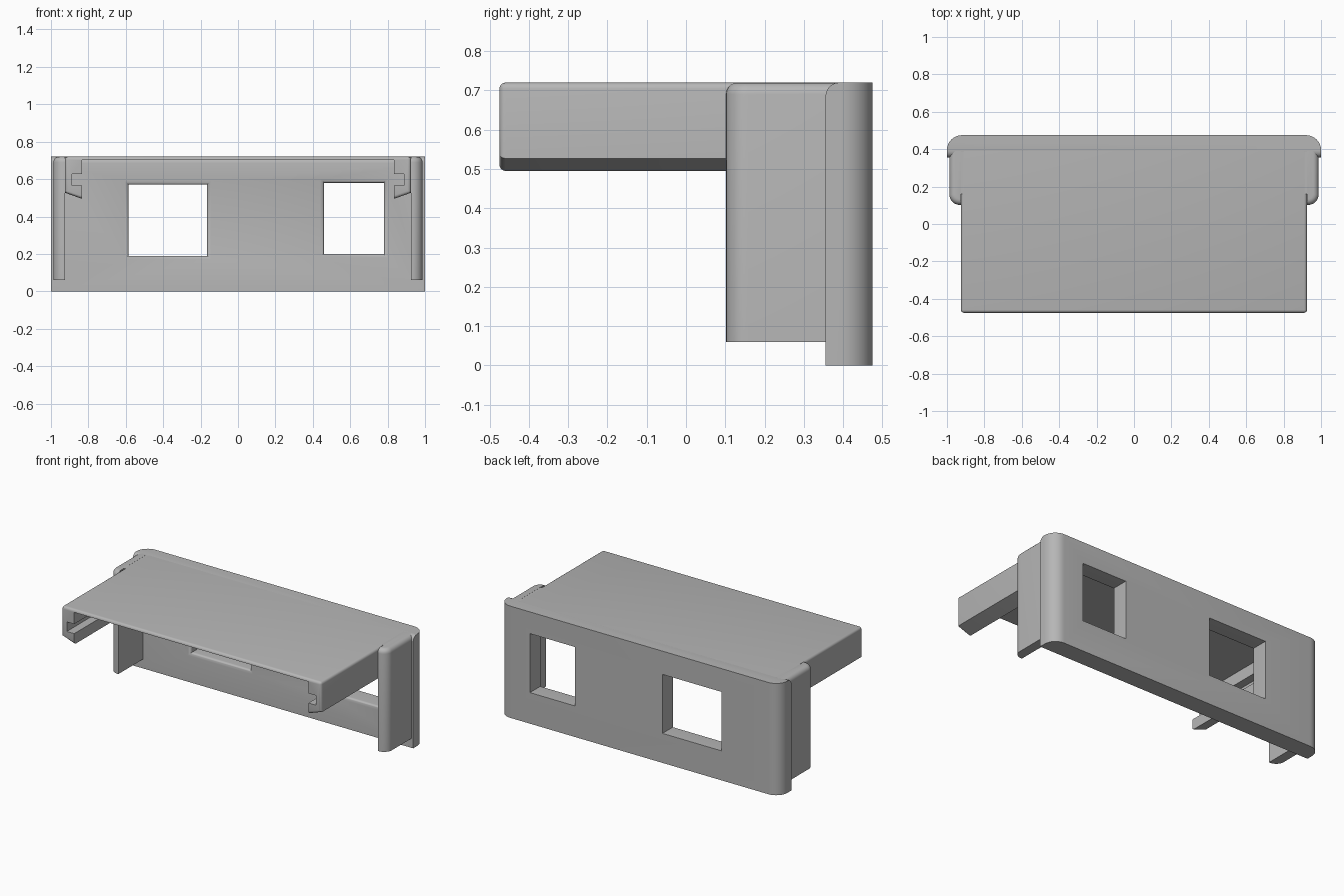
import bpy, bmesh, math

cube = bpy.data.objects.get("Cube")
if cube:
    bpy.data.objects.remove(cube, do_unlink=True)

grey = bpy.data.materials.new("light grey plastic")
grey.use_nodes = True
COLOUR = (0.47, 0.47, 0.47, 1)
grey.diffuse_color = COLOUR
grey.node_tree.nodes["Principled BSDF"].inputs["Base Color"].default_value = COLOUR

TOP, FRONT, BACK = 0.72, -0.475, 0.475
PANEL_Y = 0.355     # front face of the back panel
SIDE = 0.925        # outer side of the roof


def loft(rings):
    """Solid made of matching rings of points, capped at both ends."""
    bm = bmesh.new()
    loops = [[bm.verts.new(p) for p in ring] for ring in rings]
    n = len(loops[0])
    for a, b in zip(loops, loops[1:]):
        for i in range(n):
            j = (i + 1) % n
            bm.faces.new((a[i], a[j], b[j], b[i]))
    bm.faces.new(loops[0])
    bm.faces.new(loops[-1])
    bmesh.ops.recalc_face_normals(bm, faces=bm.faces)
    return bm


def box(x0, x1, y0, y1, z0, z1):
    ring = [(x0, z0), (x1, z0), (x1, z1), (x0, z1)]
    return loft([[(x, y, z) for x, z in ring] for y in (y0, y1)])


def round_edges(bm, rule, radius, segments=5):
    """Round every edge whose two ends satisfy the rule."""
    edges = [e for e in bm.edges if rule(e.verts[0].co, e.verts[1].co)]
    bmesh.ops.bevel(bm, geom=edges, offset=radius, segments=segments,
                    profile=0.5, affect='EDGES', clamp_overlap=True)


def near(value, *numbers):
    return all(abs(value - n) < 1e-4 for n in numbers)


def finish(bm, name):
    bmesh.ops.recalc_face_normals(bm, faces=bm.faces)
    mesh = bpy.data.meshes.new(name)
    bm.to_mesh(mesh)
    bm.free()
    mesh.materials.append(grey)
    obj = bpy.data.objects.new(name, mesh)
    bpy.context.collection.objects.link(obj)
    return obj


def activate(obj):
    bpy.ops.object.select_all(action='DESELECT')
    obj.select_set(True)
    bpy.context.view_layer.objects.active = obj


def smooth(obj):
    activate(obj)
    bpy.ops.object.shade_smooth_by_angle(angle=math.radians(35))


# Back panel with round rear corners and a round front top edge
bm = box(-1, 1, PANEL_Y, BACK, 0, TOP)
round_edges(bm, lambda a, b: near(BACK, a.y, b.y) and near(a.x, b.x), 0.08, 8)
round_edges(bm, lambda a, b: near(PANEL_Y, a.y, b.y) and near(TOP, a.z, b.z), 0.035)
panel = finish(bm, "back_panel")


# Windows, flared with a round lip on the inner face
def cut_window(x0, x1, z0, z1, lip=0.02, steps=5):
    layers = [(PANEL_Y - 0.05, lip)]
    for i in range(steps + 1):
        t = lip * i / steps
        layers.append((PANEL_Y + t, lip - math.sqrt(lip**2 - (lip - t)**2)))
    layers.append((BACK + 0.05, 0))
    cutter = finish(loft([[(x0 - g, y, z0 - g), (x1 + g, y, z0 - g),
                           (x1 + g, y, z1 + g), (x0 - g, y, z1 + g)]
                          for y, g in layers]), "window_cutter")
    cutter.hide_render = True
    activate(panel)
    mod = panel.modifiers.new("window", 'BOOLEAN')
    mod.operation, mod.solver, mod.object = 'DIFFERENCE', 'EXACT', cutter
    bpy.ops.object.modifier_apply(modifier=mod.name)
    bpy.data.objects.remove(cutter, do_unlink=True)


cut_window(-0.585, -0.165, 0.19, 0.57)
cut_window(0.46, 0.78, 0.20, 0.58)
smooth(panel)

# Roof and slotted side rails as one cross-section
half = [(SIDE, TOP), (SIDE, 0.527), (0.835, 0.495), (0.835, 0.565),
        (0.888, 0.565), (0.888, 0.627), (0.835, 0.627), (0.835, 0.702)]
section = half + [(-x, z) for x, z in reversed(half)]
bm = loft([[(x, y, z) for x, z in section] for y in (FRONT, PANEL_Y + 0.04)])


def outer(v):
    return near(TOP, v.z) or near(SIDE, abs(v.x)) or near(v.z, 0.495)


def roof_edge(a, b):
    if near(FRONT, a.y, b.y):
        return outer(a) and outer(b)
    return near(TOP, a.z, b.z) and near(SIDE, abs(a.x), abs(b.x)) and near(a.x, b.x)


round_edges(bm, roof_edge, 0.016, 4)
smooth(finish(bm, "roof_with_rails"))

# Flush filler joining the roof to the side wings
finish(box(-0.94, 0.94, 0.16, PANEL_Y + 0.05, 0.705, TOP - 0.0005), "roof_shoulder")

# Side wings
for side, name in ((1, "left_wing"), (-1, "right_wing")):
    inner, wide, start = side * SIDE, side * 0.987, 0.102
    bm = box(min(inner, wide), max(inner, wide), start, PANEL_Y + 0.04, 0.06, TOP)
    round_edges(bm, lambda a, b: near(wide, a.x, b.x) and near(start, a.y, b.y), 0.056, 8)
    round_edges(bm, lambda a, b: near(TOP, a.z, b.z) and not near(inner, a.x, b.x)
                and not near(a.y, b.y, PANEL_Y + 0.04), 0.03)
    smooth(finish(bm, name))
